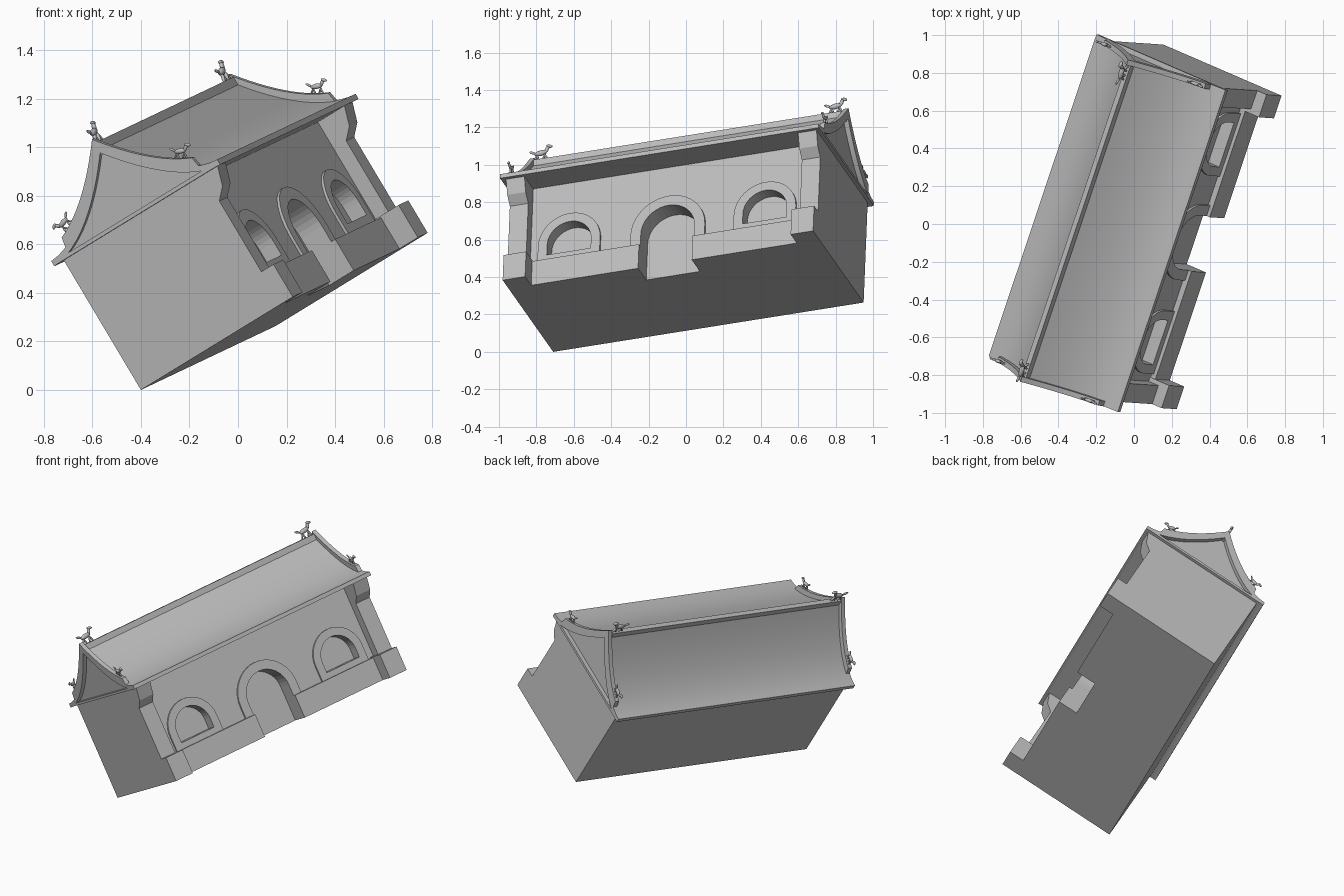
import bpy, bmesh, math
from mathutils import Matrix, Vector

if "Cube" in bpy.data.objects:
    bpy.data.objects.remove(bpy.data.objects["Cube"])

stone = bpy.data.materials.new("grey_stone")
GREY = (0.5, 0.5, 0.5, 1)
stone.use_nodes = True
stone.diffuse_color = GREY
stone.node_tree.nodes["Principled BSDF"].inputs["Base Color"].default_value = GREY

# Building frame: x = depth towards the facade, y = along the ridge, z = up
along = Vector((0.314, 0.938, 0.149)).normalized()
up = Vector((0.80, -0.343, 0.49)).cross(along).normalized()
depth = along.cross(up)
FRAME = Matrix.Translation((-0.40, -0.71, 0)) @ Matrix((depth, along, up)).transposed().to_4x4()

LENGTH, WALL, TOP = 1.77, 0.655, 0.63
MID, HALF, RIDGE = 0.388, 0.427, 0.945


def finish(name, bm, smooth=False):
    bmesh.ops.recalc_face_normals(bm, faces=bm.faces)
    mesh = bpy.data.meshes.new(name)
    bm.to_mesh(mesh)
    bm.free()
    mesh.materials.append(stone)
    ob = bpy.data.objects.new(name, mesh)
    bpy.context.collection.objects.link(ob)
    ob.matrix_world = FRAME
    if smooth:
        bpy.ops.object.select_all(action='DESELECT')
        ob.select_set(True)
        bpy.context.view_layer.objects.active = ob
        bpy.ops.object.shade_smooth_by_angle(angle=math.radians(35))
    return ob


def prism(name, outline, lo, hi, axis, smooth=False):
    """Extrude an outline: axis 'y' takes (x, z) points, axis 'x' takes (y, z)."""
    bm = bmesh.new()
    place = (lambda a, b, t: (a, t, b)) if axis == 'y' else (lambda a, b, t: (t, a, b))
    ends = [[bm.verts.new(place(a, b, t)) for a, b in outline] for t in (lo, hi)]
    for end in ends:
        bm.faces.new(end)
    for i in range(len(outline)):
        j = (i + 1) % len(outline)
        bm.faces.new((ends[0][i], ends[0][j], ends[1][j], ends[1][i]))
    return finish(name, bm, smooth)


def box(name, x, y, z):
    return prism(name, [(x[0], z[0]), (x[1], z[0]), (x[1], z[1]), (x[0], z[1])], y[0], y[1], 'y')


def arch(centre, half, base, spring, steps=20):
    pts = [(centre + half, base)]
    for i in range(steps + 1):
        a = math.pi * i / steps
        pts.append((centre + half * math.cos(a), spring + half * math.sin(a)))
    return pts + [(centre - half, base)]


def cut(target, outline, lo, hi):
    cutter = prism("cutter", outline, lo, hi, 'x')
    cutter.hide_render = True
    mod = target.modifiers.new("opening", 'BOOLEAN')
    mod.operation, mod.solver, mod.object = 'DIFFERENCE', 'EXACT', cutter
    bpy.context.view_layer.objects.active = target
    bpy.ops.object.modifier_apply(modifier=mod.name)
    bpy.data.objects.remove(cutter)


# Main body with door and window recesses, each with a raised arch surround
body = box("main_body", (0, WALL), (0, LENGTH), (0, TOP))
openings = [  # name, centre, inner half, outer half, sill, spring, recess back
    ("door", 0.89, 0.153, 0.212, -0.1, 0.225, 0.56),
    ("left_window", 0.327, 0.125, 0.177, 0.188, 0.25, 0.595),
    ("right_window", 1.443, 0.125, 0.177, 0.188, 0.25, 0.595),
]
for name, centre, inner, outer, sill, spring, back in openings:
    hole = arch(centre, inner, sill, spring)
    cut(body, hole, back, 0.9)
    surround = prism(name + "_surround", arch(centre, outer, 0.14, spring),
                     WALL - 0.002, WALL + 0.012, 'x')
    cut(surround, hole, back, 0.9)

# Low plinth walls either side of the door
box("left_low_wall", (WALL - 0.01, 0.687), (0.12, 0.737), (0, 0.15))
box("right_low_wall", (WALL - 0.01, 0.687), (1.043, 1.65), (0, 0.15))

# Corner pilasters with flared capitals
shaft = [(0.64, 0.1), (0.72, 0.1), (0.72, 0.495), (0.765, 0.54), (0.795, TOP), (0.64, TOP)]
for side, base_y, shaft_y in (("left", (0, 0.128), (0, 0.105)),
                              ("right", (1.642, LENGTH), (1.665, LENGTH))):
    box(side + "_pilaster_base", (0.64, 0.782), base_y, (0, 0.156))
    prism(side + "_pilaster", shaft, *shaft_y, 'y')


# Concave roof
def roof_z(o):
    return 0.645 + (RIDGE - 0.645) * (1 - abs(o) / HALF) ** 1.75


def roof_line(reach, lift, steps=24):
    offs = [reach * (2 * i / steps - 1) for i in range(steps + 1)]
    return [(MID + o, roof_z(o) + lift) for o in offs]


Y0, Y1 = -0.027, 1.79
prism("roof", roof_line(HALF, 0) + roof_line(HALF, -0.025)[::-1], Y0, Y1, 'y', True)
gable = [p for p in roof_line(HALF - 0.02, -0.012)]
prism("gable_fill", [(gable[0][0], 0.626)] + gable + [(gable[-1][0], 0.626)], 0, LENGTH - 0.007, 'y')
box("eave_plate", (MID - HALF, MID + HALF), (Y0, Y1), (0.622, 0.638))
box("ridge_cap", (MID - 0.014, MID + 0.014), (Y0 + 0.01, Y1 - 0.01), (0.91, 0.966))
for side, lo in (("left", Y0), ("right", Y1 - 0.028)):
    prism(side + "_gable_ridge", roof_line(0.335, 0.04) + roof_line(0.345, -0.012)[::-1],
          lo, lo + 0.028, 'y', True)


# Small roof animals, built facing +x and standing on z = 0, one unit long
def animal(name, place):
    bm = bmesh.new()

    def blob(x, z, sx, sy, sz, tilt=0):
        m = (Matrix.Translation((x, 0, z)) @ Matrix.Rotation(math.radians(tilt), 4, 'Y')
             @ Matrix.Diagonal((sx, sy, sz, 1)))
        bmesh.ops.create_icosphere(bm, subdivisions=2, radius=0.5, matrix=place @ m)

    blob(0, 0.38, 0.6, 0.22, 0.25, -8)       # torso
    blob(0.27, 0.52, 0.17, 0.15, 0.38, 25)   # neck
    blob(0.38, 0.66, 0.3, 0.15, 0.15, 15)    # head
    blob(-0.38, 0.45, 0.32, 0.1, 0.12, 25)   # tail
    for x, tilt in ((-0.22, 25), (-0.12, -20), (0.15, 20), (0.25, -25)):
        blob(x, 0.16, 0.09, 0.12, 0.42, tilt)
    finish(name, bm, True)


for side, y in (("left", 0.035), ("right", 1.715)):
    animal(side + "_ridge_animal", Matrix.Translation((MID, y, 0.962))
           @ Matrix.Rotation(math.pi / 2, 4, 'Z') @ Matrix.Scale(0.125, 4))
for side, y in (("left", Y0 + 0.014), ("right", Y1 - 0.014)):
    for end, sign, turn in (("front", 1, 0), ("back", -1, math.pi)):
        spot = Matrix.Translation((MID + sign * 0.285, y, roof_z(0.285) + 0.036))
        animal(f"{side}_{end}_eave_animal", spot @ Matrix.Rotation(turn, 4, 'Z')
               @ Matrix.Rotation(math.radians(28), 4, 'Y') @ Matrix.Scale(0.09, 4))
